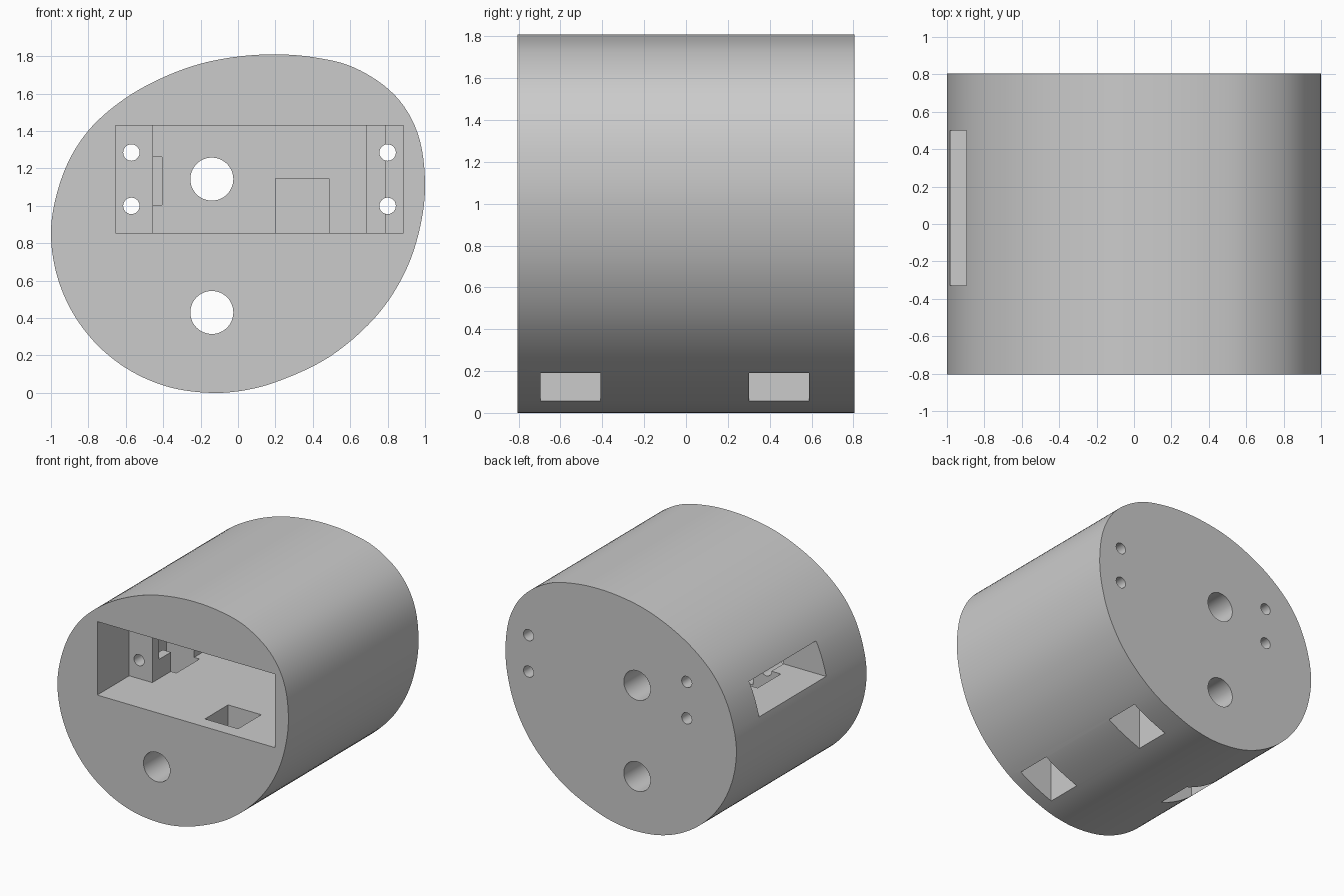
import bpy, bmesh, math
from mathutils import Matrix, Vector

cube = bpy.data.objects.get("Cube")
if cube:
    bpy.data.objects.remove(cube, do_unlink=True)

grey = bpy.data.materials.new("plain_grey")
grey.use_nodes = True
colour = (0.6, 0.6, 0.6, 1)
grey.diffuse_color = colour
grey.node_tree.nodes["Principled BSDF"].inputs["Base Color"].default_value = colour

HALF = 0.805          # half the body depth
STEPS = 6             # curve steps between outline points


def make_object(name, bm):
    bmesh.ops.recalc_face_normals(bm, faces=bm.faces)
    mesh = bpy.data.meshes.new(name)
    bm.to_mesh(mesh)
    bm.free()
    mesh.materials.append(grey)
    obj = bpy.data.objects.new(name, mesh)
    bpy.context.collection.objects.link(obj)
    return obj


def closed_curve(points):
    """Smooth closed curve through the given points."""
    pts = [Vector(p) for p in points]
    n = len(pts)
    out = []
    for i in range(n):
        a, b, c, d = (pts[(i + k) % n] for k in (-1, 0, 1, 2))
        # knot spacing follows the distance between points
        t1, t2, t3 = (math.sqrt((q - p).length) for p, q in ((a, b), (b, c), (c, d)))
        m1 = ((b - a) / t1 - (c - a) / (t1 + t2) + (c - b) / t2) * t2
        m2 = ((c - b) / t2 - (d - b) / (t2 + t3) + (d - c) / t3) * t2
        for s in range(STEPS):
            t = s / STEPS
            out.append(b * (2*t**3 - 3*t**2 + 1) + m1 * (t**3 - 2*t**2 + t)
                       + c * (3*t**2 - 2*t**3) + m2 * (t**3 - t**2))
    return out


def box_cutter(name, x, y, z):
    bm = bmesh.new()
    size = [r[1] - r[0] for r in (x, y, z)]
    mid = [(r[0] + r[1]) / 2 for r in (x, y, z)]
    bmesh.ops.create_cube(bm, size=1, matrix=Matrix.Translation(mid) @ Matrix.Diagonal((*size, 1)))
    return make_object(name, bm)


def hole_cutter(name, x, z, radius, sides):
    bm = bmesh.new()
    bmesh.ops.create_cone(bm, cap_ends=True, segments=sides, radius1=radius, radius2=radius,
                          depth=3, matrix=Matrix.Translation((x, 0, z)) @ Matrix.Rotation(math.pi / 2, 4, 'X'))
    return make_object(name, bm)


# Body: rounded cam outline pulled along y; lower left is a circular arc
arc = [(-0.14 + 0.86 * math.cos(math.radians(a)), 0.86 + 0.86 * math.sin(math.radians(a)))
       for a in range(180, 271, 15)]
rest = [(0.03, 0.013), (0.2, 0.057), (0.485, 0.19), (0.73, 0.4), (0.875, 0.61), (0.96, 0.83),
        (1.0, 1.1), (0.96, 1.39), (0.84, 1.59), (0.62, 1.74), (0.4, 1.795), (0.2, 1.81),
        (0, 1.798), (-0.2, 1.76), (-0.4, 1.687), (-0.6, 1.577), (-0.78, 1.425),
        (-0.895, 1.26), (-0.97, 1.06)]
bm = bmesh.new()
front = bm.faces.new([bm.verts.new((p.x, -HALF, max(p.y, 0))) for p in closed_curve(arc + rest)])
pulled = bmesh.ops.extrude_face_region(bm, geom=[front], use_keep_orig=True)
bmesh.ops.translate(bm, vec=(0, 2 * HALF, 0),
                    verts=[g for g in pulled["geom"] if isinstance(g, bmesh.types.BMVert)])
body = make_object("body", bm)

POCKET_Z = (0.855, 1.43)
SHELF = -0.41
cutters = [
    # Stepped front pocket
    box_cutter("pocket_mouth", (-0.655, 0.885), (-1, SHELF), POCKET_Z),
    box_cutter("pocket_core", (-0.455, 0.685), (-0.9, 0.4), POCKET_Z),
    box_cutter("pocket_side_step", (0.6, 0.785), (-0.9, 0.0), POCKET_Z),
    # Side slot reaching the pocket
    box_cutter("side_slot", (-1.2, -0.405), (-0.33, 0.5), (1.005, 1.26)),
]
# Square shafts rising from the underside
for x, y in ((0.2, -0.695), (0.2, 0.3), (-0.695, -0.18)):
    cutters.append(box_cutter("shaft", (x, x + 0.287), (y, y + 0.287), (-0.2, 1.145)))
# Large through holes and small screw holes
for z in (0.43, 1.143):
    cutters.append(hole_cutter("large_hole", -0.14, z, 0.115, 48))
for x in (-0.57, 0.8):
    for z in (1.0, 1.285):
        cutters.append(hole_cutter("screw_hole", x, z, 0.044, 24))

bpy.context.view_layer.objects.active = body
for cutter in cutters:
    cutter.hide_render = True
    mod = body.modifiers.new("cut", 'BOOLEAN')
    mod.operation = 'DIFFERENCE'
    mod.solver = 'EXACT'
    mod.object = cutter
    bpy.ops.object.modifier_apply(modifier=mod.name)
    bpy.data.objects.remove(cutter, do_unlink=True)

for o in bpy.context.selected_objects:
    o.select_set(False)
body.select_set(True)
bpy.ops.object.shade_smooth_by_angle(angle=math.radians(30))
